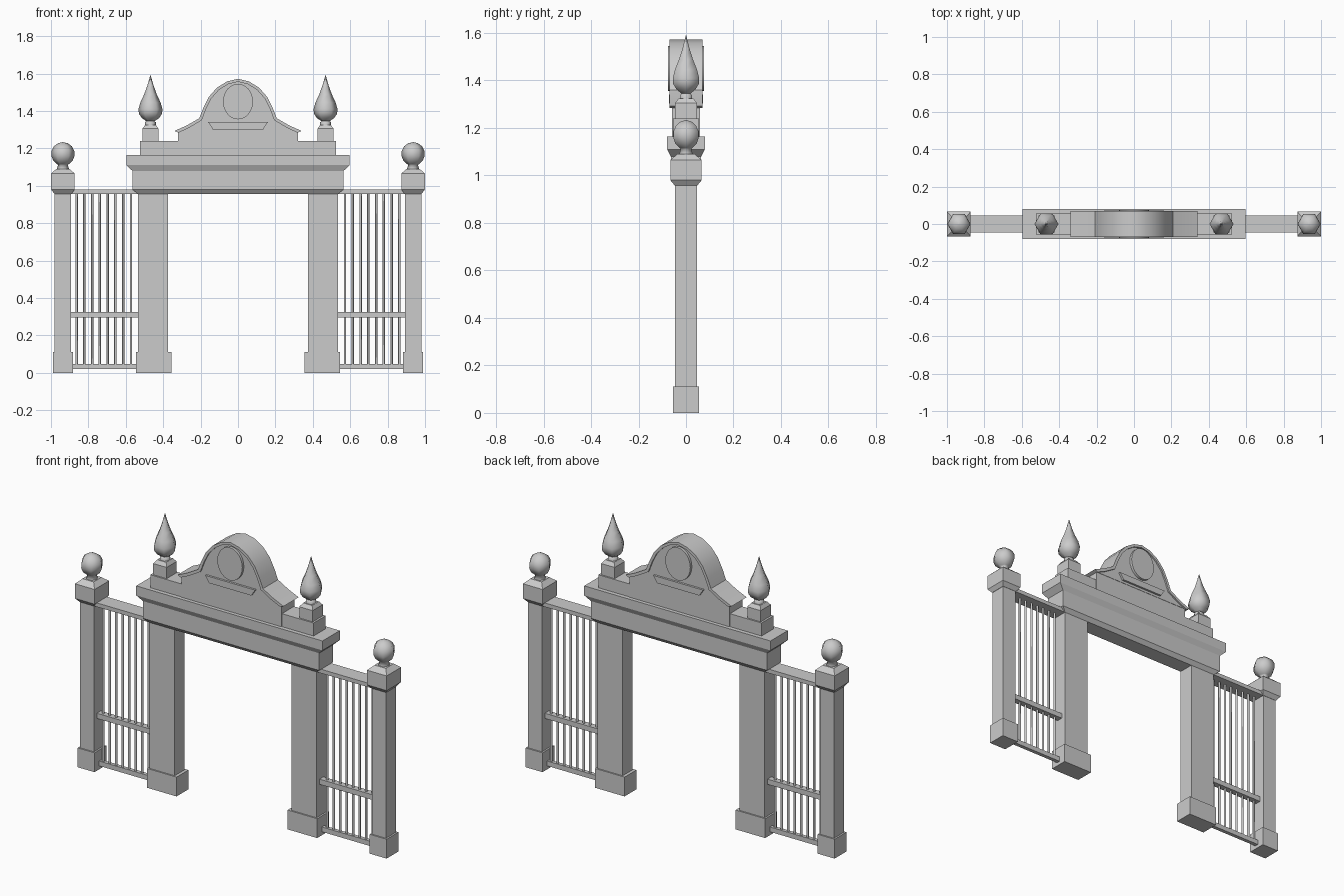
import bpy, bmesh, math

if "Cube" in bpy.data.objects:
    bpy.data.objects.remove(bpy.data.objects["Cube"])


def finish(name, bm, smooth=None):
    bmesh.ops.recalc_face_normals(bm, faces=bm.faces)
    mesh = bpy.data.meshes.new(name)
    bm.to_mesh(mesh)
    bm.free()
    if smooth:
        mesh.shade_smooth()
        mesh.set_sharp_from_angle(angle=math.radians(smooth))
    ob = bpy.data.objects.new(name, mesh)
    bpy.context.collection.objects.link(ob)
    return ob


def loft(bm, rings):
    """Skin a list of equal-length vertex rings and cap the ends."""
    rings = [[bm.verts.new(p) for p in r] for r in rings]
    n = len(rings[0])
    for a, b in zip(rings, rings[1:]):
        for i in range(n):
            j = (i + 1) % n
            bm.faces.new((a[i], a[j], b[j], b[i]))
    bm.faces.new(rings[0])
    bm.faces.new(rings[-1])


def tower(name, x, sections):
    """Stack of rectangles: (half width, half depth, z)."""
    bm = bmesh.new()
    loft(bm, [[(x + sx * w, sy * d, z) for sx, sy in
               ((-1, -1), (1, -1), (1, 1), (-1, 1))] for w, d, z in sections])
    return finish(name, bm)


def box(name, x0, x1, d, z0, z1):
    w = abs(x1 - x0) / 2
    return tower(name, (x0 + x1) / 2, [(w, d, z0), (w, d, z1)])


def lathe(name, x, profile, sides=6):
    bm = bmesh.new()
    loft(bm, [[(x + r * math.cos(math.tau * i / sides),
                r * math.sin(math.tau * i / sides), z)
               for i in range(sides)] for r, z in profile])
    return finish(name, bm, 75)


def slab(name, outline, d, smooth=None):
    """Front outline (x, z) extruded through the depth."""
    bm = bmesh.new()
    loft(bm, [[(x, y, z) for x, z in outline] for y in (-d, d)])
    return finish(name, bm, smooth)


ball = [(0.034, 1.085), (0.026, 1.112)] + [
    (0.063 * math.sin(a), 1.17 - 0.063 * math.cos(a))
    for a in [math.radians(t) for t in (30, 55, 80, 105, 130, 155, 178)]]
flame = [(0.03, 1.32), (0.03, 1.338), (0.022, 1.345), (0.046, 1.362),
         (0.062, 1.385), (0.064, 1.41), (0.054, 1.445), (0.034, 1.488),
         (0.017, 1.535), (0.001, 1.59)]

for s, side in ((-1, "left"), (1, "right")):
    # Outer post with plinth, cap and ball
    x = s * 0.936
    tower(side + "_outer_post", x, [(0.044, 0.046, 0.1), (0.044, 0.046, 0.96)])
    tower(side + "_outer_plinth", x, [(0.054, 0.054, 0), (0.054, 0.054, 0.112)])
    tower(side + "_outer_cap", x, [(0.046, 0.047, 0.957), (0.063, 0.066, 0.98),
                                   (0.063, 0.066, 1.065), (0.036, 0.036, 1.09)])
    lathe(side + "_ball", x, ball)

    # Inner pier with plinth
    box(side + "_pier", s * 0.374, s * 0.535, 0.046, 0.1, 0.96)
    box(side + "_pier_plinth", s * 0.356, s * 0.545, 0.054, 0, 0.112)

    # Flame finial on pedestal
    x = s * 0.468
    tower(side + "_pedestal", x, [(0.043, 0.046, 1.235), (0.043, 0.046, 1.305),
                                  (0.029, 0.031, 1.325)])
    lathe(side + "_flame", x, flame)

    # Railing
    a, b = s * 0.53, s * 0.895
    box(side + "_top_rail", a, b, 0.046, 0.957, 0.98)
    box(side + "_middle_rail", a, b, 0.018, 0.295, 0.325)
    box(side + "_bottom_rail", a, b, 0.011, 0.02, 0.048)
    for i in range(8):
        lathe(side + "_bar_%d" % i, s * (0.572 + i * 0.0416),
              [(0.0065, 0.03), (0.0065, 0.965)])

# Lintel, cornice and attic
tower("lintel", 0, [(0.535, 0.046, 0.957), (0.565, 0.064, 0.98),
                    (0.565, 0.064, 1.08), (0.597, 0.079, 1.11),
                    (0.597, 0.079, 1.165)])
box("attic", -0.523, 0.523, 0.055, 1.16, 1.24)
box("attic_centre", -0.32, 0.32, 0.058, 1.16, 1.288)

# Curved pediment: rim strip around a recessed panel
half = [(0.34, 1.293), (0.275, 1.322), (0.208, 1.36), (0.186, 1.415),
        (0.156, 1.475), (0.112, 1.525), (0.058, 1.558)]
inner = [(0.318, 1.284), (0.265, 1.308), (0.194, 1.35), (0.171, 1.41),
         (0.143, 1.466), (0.102, 1.512), (0.053, 1.543)]


def arch(pts, top):
    return pts + [(0, top)] + [(-x, z) for x, z in reversed(pts)]


slab("pediment_rim", arch(half, 1.572) + arch(inner, 1.556)[::-1], 0.069, 35)
slab("pediment_panel", arch([(x * 0.99 + 0.001, z + 0.004) for x, z in inner], 1.56), 0.06)

# Oval medallion and bar, showing on both faces
slab("medallion", [(0.08 * math.cos(math.tau * i / 24),
                    1.45 + 0.095 * math.sin(math.tau * i / 24))
                   for i in range(24)], 0.075, 35)
slab("name_bar", [(-0.135, 1.302), (0.135, 1.302), (0.16, 1.34), (-0.16, 1.34)], 0.072)
